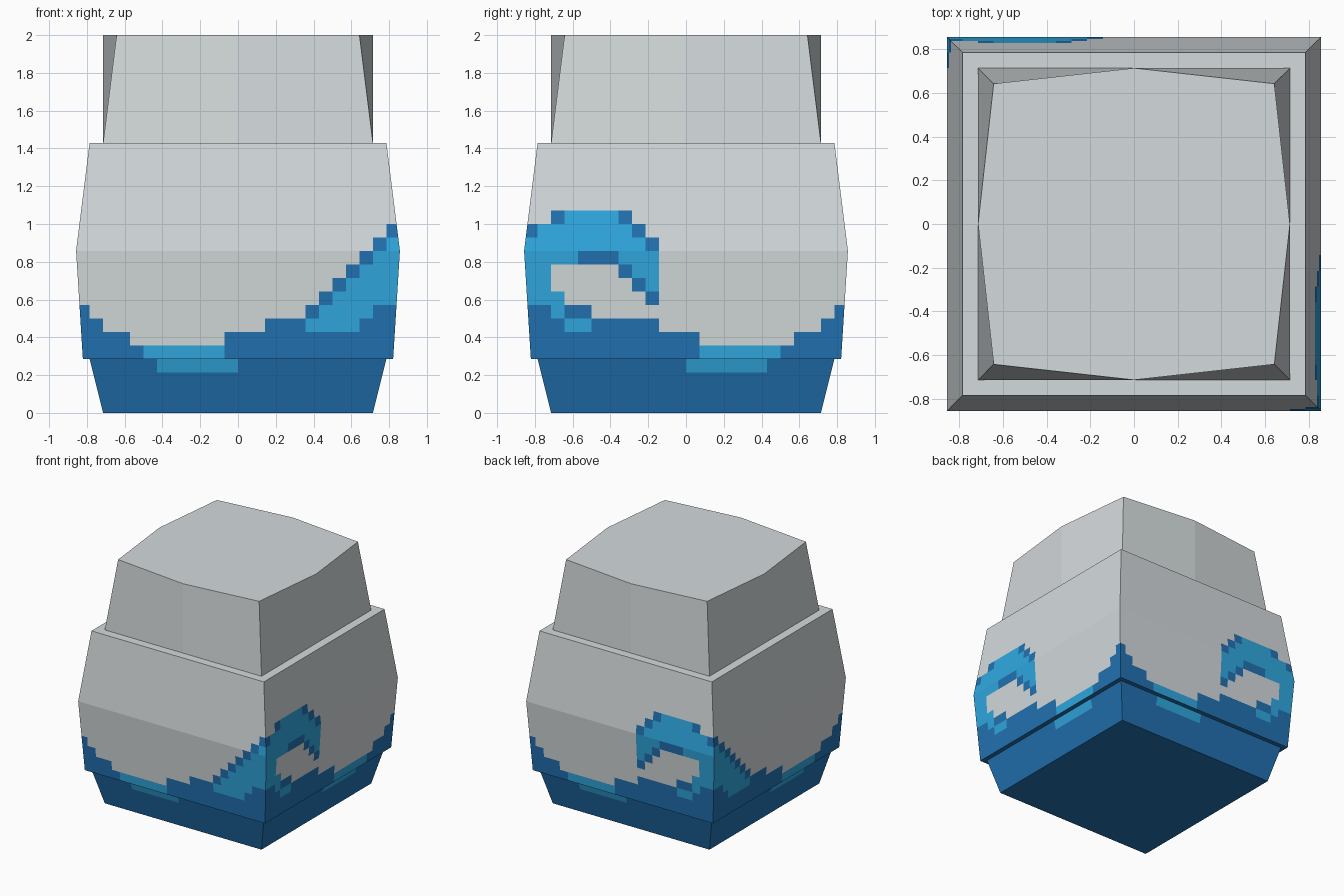
import bpy, bmesh

if "Cube" in bpy.data.objects:
    bpy.data.objects.remove(bpy.data.objects["Cube"])

U = 1 / 14          # the model sits on a regular grid of 1/14 unit
GREY, DARK, LIGHT = 0, 1, 2


def material(name, rgb):
    m = bpy.data.materials.new(name)
    m.diffuse_color = (*rgb, 1)
    m.use_nodes = True
    m.node_tree.nodes["Principled BSDF"].inputs["Base Color"].default_value = m.diffuse_color
    return m


MATS = [material("pale_grey", (0.658, 0.701, 0.716)),
        material("deep_blue", (0.0155, 0.168, 0.445)),
        material("sky_blue", (0.0296, 0.392, 0.745))]


def paint(cells, colour, rects):
    for c0, c1, r0, r1 in rects:
        for c in range(c0, c1):
            for r in range(r0, r1):
                cells[c, r] = colour


# Water line shared by all four sides (column range, row range)
water = {}
paint(water, DARK, [(-12, 12, 0, 5), (-12, -11, 4, 8), (-11, -10, 4, 7), (-10, -8, 4, 6),
                    (-1, 2, 4, 6), (2, 12, 4, 7), (10, 12, 7, 8)])
paint(water, LIGHT, [(-7, -1, 4, 5), (-6, 0, 3, 4)])

# Rising wave: a slope with a dark crest
wave = dict(water)
for c, bottom in zip(range(5, 12), (6, 6, 6, 6, 7, 8, 8)):
    paint(wave, LIGHT, [(c, c + 1, bottom, c + 2)])
    paint(wave, DARK, [(c, c + 1, c + 2, c + 3)])

# Breaking wave: a curl around an open hollow
curl = dict(water)
paint(curl, LIGHT, [(10, 12, 8, 14), (9, 10, 7, 9), (9, 10, 11, 15), (7, 9, 6, 7),
                    (5, 9, 11, 15), (4, 5, 11, 14), (3, 4, 10, 13), (2, 3, 9, 12)])
paint(curl, DARK, [(11, 12, 13, 14), (9, 10, 14, 15), (7, 9, 7, 8), (5, 8, 11, 12),
                   (4, 5, 10, 11), (3, 4, 9, 10), (2, 3, 8, 9),
                   (4, 5, 14, 15), (3, 4, 13, 14), (2, 3, 12, 13)])


def finish(name, bm):
    bmesh.ops.recalc_face_normals(bm, faces=bm.faces)
    mesh = bpy.data.meshes.new(name)
    bm.to_mesh(mesh)
    bm.free()
    for m in MATS:
        mesh.materials.append(m)
    obj = bpy.data.objects.new(name, mesh)
    bpy.context.collection.objects.link(obj)


def loft(name, rings, colour_of, cap_colours):
    """Join rings of points with flat faces, merging points that coincide."""
    bm = bmesh.new()
    cache = {}

    def vert(p):
        key = tuple(round(a, 4) for a in p)
        if key not in cache:
            cache[key] = bm.verts.new([a * U for a in key])
        return cache[key]

    def face(points, colour):
        vs = list(dict.fromkeys(vert(p) for p in points))
        if len(vs) > 2:
            bm.faces.new(vs).material_index = colour

    for j in range(len(rings) - 1):
        lo, hi = rings[j], rings[j + 1]
        n = len(lo)
        for i in range(n):
            k = (i + 1) % n
            face((lo[i], lo[k], hi[k], hi[i]), colour_of(i, lo[i][2]))
    face(rings[0][::-1], cap_colours[0])
    face(rings[-1], cap_colours[1])
    finish(name, bm)


def square_ring(h, z):
    """Square outline cut at every grid column: front, right, back, left."""
    ring = []
    for side in range(4):
        for c in range(-12, 12):
            a = max(-h, min(h, c))
            ring.append([(a, -h, z), (h, a, z), (-a, h, z), (-h, -a, z)][side])
    return ring


def water_colour(i, z):
    """Front and left carry the rising wave, right and back the curl."""
    side, step = divmod(i, 24)
    col = step - 12
    if side in (1, 3):
        col = -col - 1
    return (wave if side in (0, 3) else curl).get((col, int(z)), GREY)


# Base: flares outward going up
loft("base", [square_ring(10 + z / 4, z) for z in (0, 3, 4)], water_colour, (DARK, DARK))

# Body: widest at row 12
body = [square_ring(11.5 + (z - 4) / 16 if z <= 12 else 12 - (z - 12) / 8, z)
        for z in (*range(4, 16), 20)]
loft("body", body, water_colour, (DARK, GREY))


# Crown: square below, corners pulled in at the top
def crown_ring(corner, z):
    c = corner
    return [(-c, -c, z), (0, -10, z), (c, -c, z), (10, 0, z),
            (c, c, z), (0, 10, z), (-c, c, z), (-10, 0, z)]


loft("crown", [crown_ring(10, 20), crown_ring(9, 28)], lambda i, z: GREY, (GREY, GREY))
